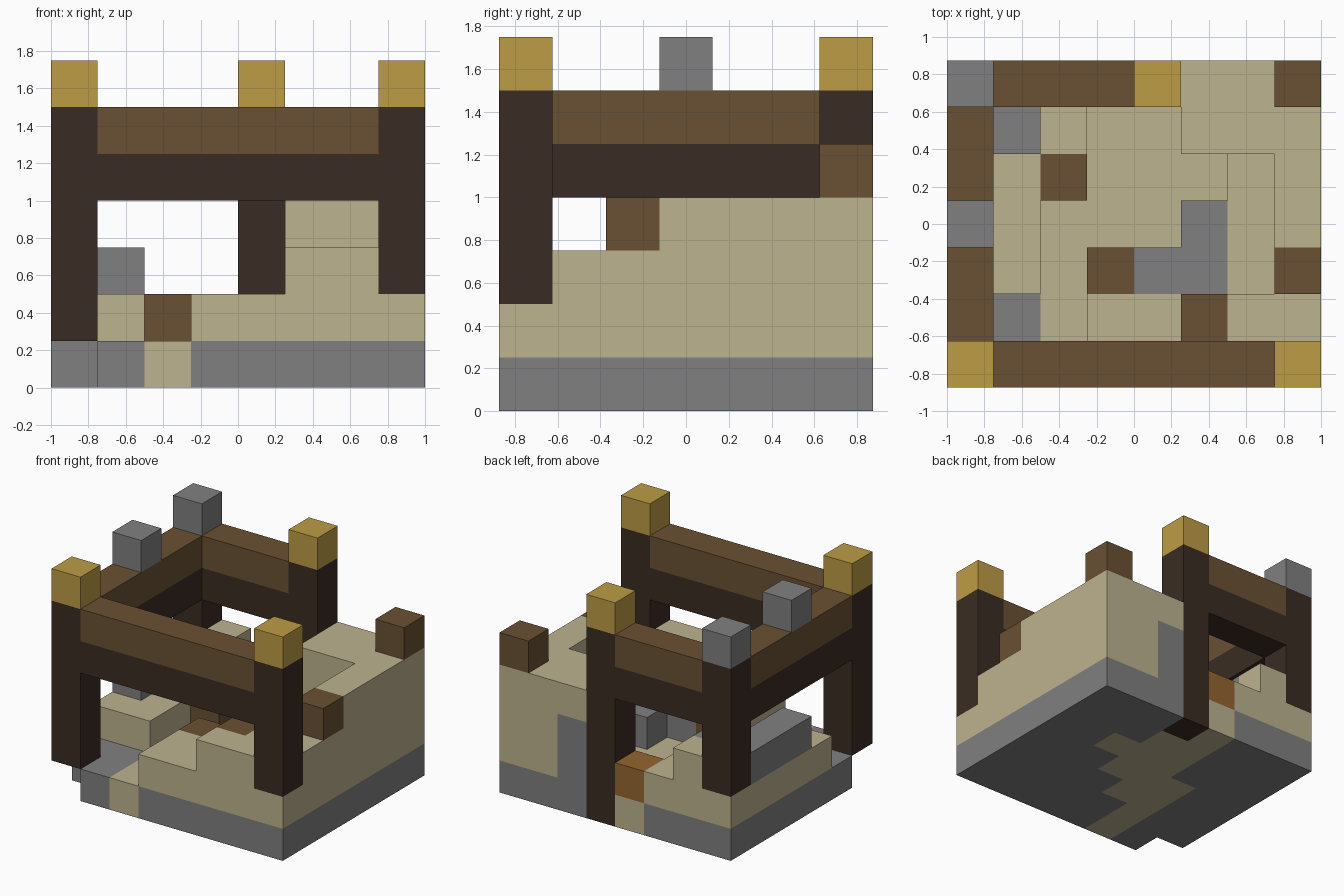
import bpy
import bmesh
from mathutils import Vector

default_cube = bpy.data.objects.get("Cube")
if default_cube:
    bpy.data.objects.remove(default_cube, do_unlink=True)

CELL = 0.25
ORIGIN = Vector((-1.0, -0.875, 0.0))
AXES = [Vector(a) for a in ((1, 0, 0), (0, 1, 0), (0, 0, 1))]


def material(name, *rgb):
    """Make a flat material from an 8 bit colour."""
    linear = [((c / 255 + 0.055) / 1.055) ** 2.4 for c in rgb] + [1.0]
    mat = bpy.data.materials.new(name)
    mat.use_nodes = True
    mat.diffuse_color = linear
    shader = mat.node_tree.nodes["Principled BSDF"]
    shader.inputs["Base Color"].default_value = linear
    shader.inputs["Roughness"].default_value = 0.9
    return mat


def span(value):
    """A whole number is one cell, a pair is an inclusive run of cells."""
    first, last = value if isinstance(value, tuple) else (value, value)
    return range(first, last + 1)


def cells(*blocks):
    return {(x, y, z) for bx, by, bz in blocks
            for x in span(bx) for y in span(by) for z in span(bz)}


def part(name, mat, filled):
    """Skin a set of grid cells with only its outer faces."""
    bm = bmesh.new()
    for cell in sorted(filled):
        centre = Vector(cell) + Vector((0.5, 0.5, 0.5))
        for n in range(3):
            for sign in (-1, 1):
                normal = AXES[n] * sign
                neighbour = tuple(int(c) for c in Vector(cell) + normal)
                if neighbour in filled:
                    continue
                u, v = AXES[(n + 1) % 3] / 2, AXES[(n + 2) % 3] / 2
                ring = [-u - v, u - v, u + v, v - u]
                if sign < 0:
                    ring.reverse()
                bm.faces.new([bm.verts.new(ORIGIN + CELL * (centre + normal / 2 + r))
                              for r in ring])
    bmesh.ops.remove_doubles(bm, verts=bm.verts, dist=0.001)
    mesh = bpy.data.meshes.new(name)
    bm.to_mesh(mesh)
    bm.free()
    mesh.materials.append(mat)
    obj = bpy.data.objects.new(name, mesh)
    bpy.context.collection.objects.link(obj)
    return obj


sand = material("sandstone", 190, 179, 144)
stone = material("grey stone", 128, 128, 128)
wood = material("brown wood", 106, 81, 51)
dark = material("dark timber", 58, 44, 35)
gold = material("gold", 190, 156, 69)
plank = material("orange plank", 148, 102, 48)

# Ground layer: winding sand floor set into a stone foundation
floor = cells((2, (0, 3), 0), (3, (2, 6), 0), (4, (3, 5), 0), (5, 4, 0))
gaps = cells((0, 0, 0), (4, 6, 0))
part("sand_floor", sand, floor)
part("stone_foundation", stone, cells(((0, 7), (0, 6), 0)) - floor - gaps)

# Stepped sandstone walls
part("front_wall", sand, cells(
    ((3, 4), (0, 1), 1), ((5, 6), 0, (1, 2)), (5, 1, 1),
    ((6, 7), 1, (1, 2)), (7, 0, 1)))
part("left_wall", sand, cells((7, 2, (1, 2)), (7, (3, 6), (1, 3))))
part("inner_ledge", sand, cells((6, (2, 4), 1)))
part("back_wall", sand, cells(
    ((5, 6), 5, (1, 3)), (6, 6, (1, 3)), (5, 6, 3)))
part("right_wall", sand, cells(
    (0, (2, 6), 1), (1, (2, 5), 1), (1, 6, (1, 2)), (2, (5, 6), 1)))

# Stone blocks
part("back_wall_stone", stone, cells((5, 6, (1, 2))))
part("inner_stone_steps", stone, cells(((4, 5), 2, 1), (5, 3, 1)))
part("right_wall_stone", stone, cells((0, (3, 5), 2), (1, 5, 2)))

# Loose wooden blocks
for name, block in {
    "path_block": (2, 4, 1),
    "step_block": (3, 2, 1),
    "front_wall_block": (5, 1, 2),
    "left_wall_block": (7, 2, 3),
    "back_corner_block": (7, 6, 4),
}.items():
    part(name, wood, cells(block))
part("back_doorstep", plank, cells((3, 6, 1)))

# Corner posts with their caps: grid place, lowest cell, cap material
for name, x, y, bottom, cap in (
    ("front_right", 0, 0, 1, gold),
    ("front_left", 7, 0, 2, gold),
    ("back_middle", 4, 6, 0, gold),
    ("back_right", 0, 6, 2, stone),
):
    part(name + "_post", dark, cells((x, y, (bottom, 5))))
    part(name + "_cap", cap, cells((x, y, 6)))

# Two-layer beams between the posts
for name, x, y in (
    ("front", (1, 6), 0),
    ("right", 0, (1, 5)),
    ("back", (1, 3), 6),
):
    part(name + "_lower_beam", dark, cells((x, y, 4)))
    part(name + "_upper_beam", wood, cells((x, y, 5)))
part("right_beam_stone", stone, cells((0, 3, 6)))
